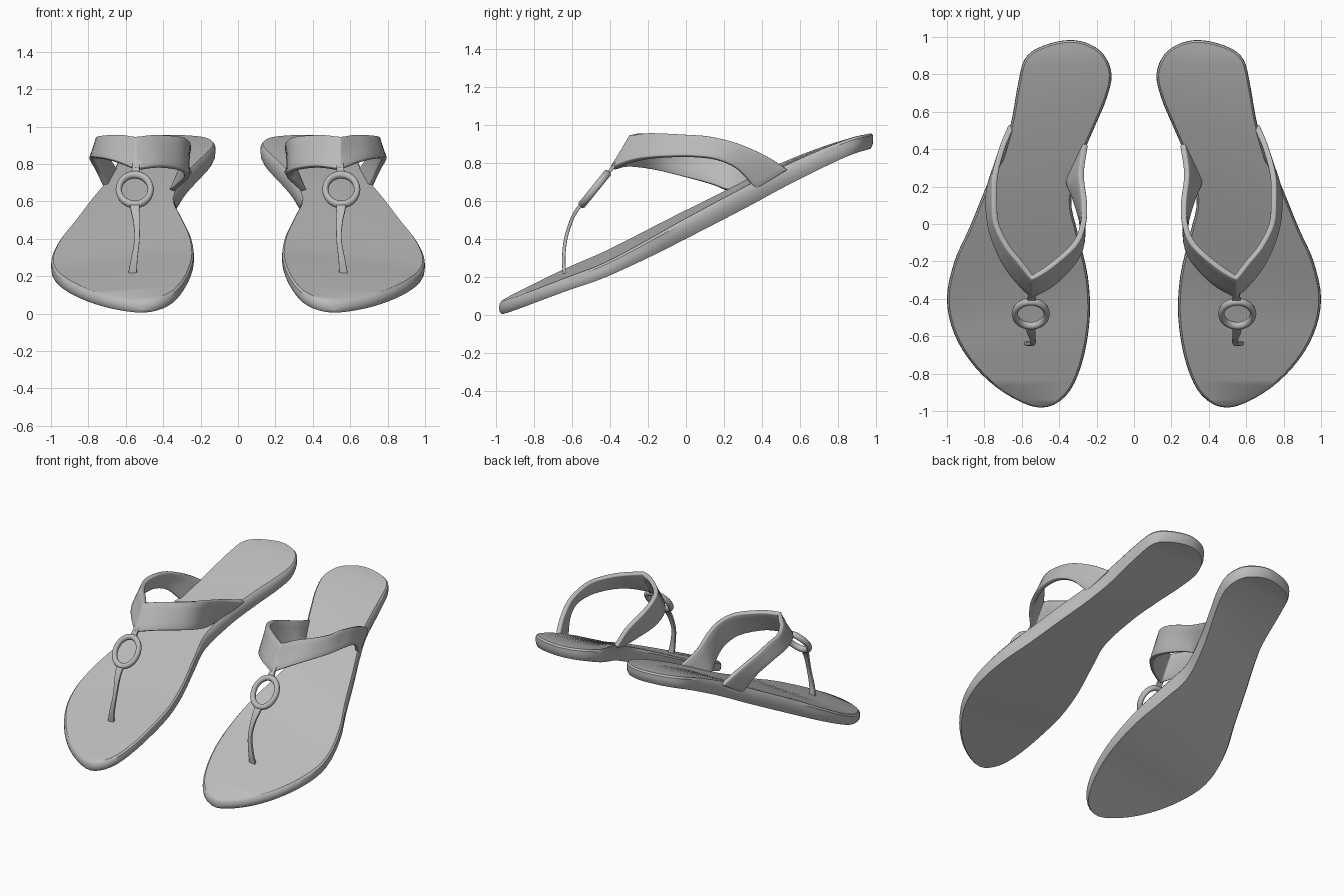
import bpy, bmesh, math
from mathutils import Vector

if "Cube" in bpy.data.objects:
    bpy.data.objects.remove(bpy.data.objects["Cube"])

grey = bpy.data.materials.new("grey")
grey.diffuse_color = (0.5, 0.5, 0.5, 1)
grey.use_nodes = True
grey.node_tree.nodes["Principled BSDF"].inputs["Base Color"].default_value = grey.diffuse_color


def spline(pts, n):
    """Smooth open curve through the points, n steps per span."""
    p = [Vector(q) for q in pts]
    p = [2 * p[0] - p[1]] + p + [2 * p[-1] - p[-2]]
    out = []
    for i in range(1, len(p) - 2):
        a, b, c, d = p[i - 1:i + 3]
        for k in range(n):
            t = k / n
            out.append(0.5 * (2 * b + (c - a) * t + (2 * a - 5 * b + 4 * c - d) * t * t
                              + (3 * b - a - 3 * c + d) * t ** 3))
    return out + [p[-2]]


def interp(table, y):
    for (y0, a), (y1, b) in zip(table, table[1:]):
        if y <= y1:
            t = max(0, (y - y0) / (y1 - y0))
            return a + (b - a) * t
    return table[-1][1]


def finish(ob, angle=40):
    """Material, smooth shading and the mirrored second sandal."""
    ob.data.materials.clear()
    ob.data.materials.append(grey)
    bpy.ops.object.select_all(action='DESELECT')
    ob.select_set(True)
    bpy.context.view_layer.objects.active = ob
    bpy.ops.object.shade_smooth_by_angle(angle=math.radians(angle))
    ob.modifiers.new("pair", 'MIRROR').use_axis[0] = True


def mesh_object(name, verts, faces):
    me = bpy.data.meshes.new(name)
    me.from_pydata(verts, [], faces)
    bm = bmesh.new()
    bm.from_mesh(me)
    bmesh.ops.recalc_face_normals(bm, faces=bm.faces)
    bm.to_mesh(me)
    bm.free()
    ob = bpy.data.objects.new(name, me)
    bpy.context.collection.objects.link(ob)
    return ob


def ribbon(name, edge_a, edge_b, thickness):
    """Band between two edge curves, thickened, with softened edges."""
    n, m = len(edge_a), 4
    verts = [a.lerp(b, j / m) for a, b in zip(edge_a, edge_b) for j in range(m + 1)]
    w = m + 1
    faces = [(i * w + j, i * w + j + 1, (i + 1) * w + j + 1, (i + 1) * w + j)
             for i in range(n - 1) for j in range(m)]
    ob = mesh_object(name, verts, faces)
    s = ob.modifiers.new("thick", 'SOLIDIFY')
    s.thickness, s.offset = thickness, 0
    b = ob.modifiers.new("soft", 'BEVEL')
    b.width, b.segments, b.limit_method = thickness * 0.2, 2, 'ANGLE'
    b.angle_limit = math.radians(50)
    finish(ob)
    return ob


# Sole: foot outline lofted from bottom to top along the slope
toe, heel = (.505, -.982), (.37, .982)
outer = [toe, (.69, -.905), (.85, -.765), (.96, -.59), (1, -.4), (.96, -.2), (.88, -.02), (.79, .2),
         (.72, .36), (.66, .53), (.62, .75), (.585, .88), (.505, .945), heel]
inner = [toe, (.365, -.92), (.28, -.75), (.237, -.51), (.247, -.28), (.30, -.05), (.335, .13),
         (.28, .35), (.21, .52), (.147, .67), (.12, .8), (.165, .91), (.26, .97), heel]
top_line = spline([(-.98, .069), (-.64, .225), (-.4, .328), (0, .538), (.35, .712), (.6, .828),
                   (.85, .925), (.98, .957)], 8)
thick_line = spline([(-.98, .069), (-.7, .07), (-.4, .08), (0, .108), (.5, .11), (.98, .08)], 8)
roll_line = [(-.98, .06), (-.5, .08), (.35, .08), (.85, .005), (.98, 0)]


def sole_z(p, f):
    return (interp(top_line, p.y) - interp(roll_line, p.y) * (p.x - 0.5)
            - (1 - f) * interp(thick_line, p.y))


half = (len(outer) - 1) * 4
closed = outer + inner[-2:0:-1]
wrapped = closed[-2:] + closed + closed[:3]
loop = spline(wrapped, 4)[8:8 + 2 * half]
N = len(loop)
layers = [(0.014, 0), (0.003, .25), (0, .55), (.002, .85), (.012, 1)]
verts, faces = [], []
for inset, f in layers:
    for i, p in enumerate(loop):
        t = (loop[(i + 1) % N] - loop[i - 1]).normalized()
        q = p + Vector((-t.y, t.x)) * inset
        verts.append((q.x, q.y, sole_z(q, f)))
for k in range(len(layers) - 1):
    for i in range(N):
        j = (i + 1) % N
        faces.append((k * N + i, k * N + j, (k + 1) * N + j, (k + 1) * N + i))
for base in (0, (len(layers) - 1) * N):
    for i in range(half):
        ring = [base + i, base + i + 1, base + (N - i - 1) % N, base + (N - i) % N]
        faces.append(tuple(dict.fromkeys(ring)))
finish(mesh_object("sole", verts, faces), 33)

# Instep strap: outer half and inner half meet in a V at the front
peak = ((.545, -.285, .94), (.545, -.385, .77))
outer_half = [((.655, .53, .765), (.70, .365, .665)), ((.70, .42, .835), (.75, .27, .768)),
              ((.74, .27, .9), (.78, .16, .818)), ((.745, .12, .936), (.778, .04, .833)),
              ((.735, 0, .945), (.755, -.07, .833)), ((.675, -.12, .95), (.70, -.2, .825)),
              ((.61, -.2, .95), (.63, -.3, .805)), peak]
inner_half = [peak, ((.45, -.225, .95), (.42, -.31, .785)), ((.32, -.11, .943), (.30, -.17, .767)),
              ((.272, 0, .92), (.275, -.02, .73)), ((.265, .12, .88), (.315, .13, .69)),
              ((.28, .27, .82), (.35, .21, .66)), ((.258, .43, .76), (.345, .27, .65))]
edges = []
for s in (0, 1):
    edges.append(spline([q[s] for q in outer_half], 4)
                 + spline([q[s] for q in inner_half], 4)[1:])
ribbon("instep_strap", edges[0], edges[1], 0.03)

# Ring between the strap and the toe post
bpy.ops.mesh.primitive_torus_add(major_radius=.085, minor_radius=.017,
                                 major_segments=40, minor_segments=10)
ring = bpy.context.object
ring.name = "ring"
ring.scale = (1, 1.2, 1.25)
ring.rotation_euler = (math.radians(51), 0, 0)
ring.location = (.552, -.48, .663)
bpy.ops.object.transform_apply(location=True, rotation=True, scale=True)
finish(ring, 60)


# Narrow straps: centre point and half width along the path
def narrow_strap(name, path):
    a = spline([(x - w, y, z) for x, y, z, w in path], 5)
    b = spline([(x + w, y, z) for x, y, z, w in path], 5)
    ribbon(name, a, b, 0.018)


narrow_strap("ring_loop", [(.546, -.365, .80, .02), (.547, -.39, .77, .02),
                           (.55, -.415, .735, .027)])
narrow_strap("toe_post", [(.552, -.535, .60, .027), (.55, -.575, .55, .023),
                          (.543, -.605, .49, .017), (.54, -.633, .395, .014),
                          (.555, -.643, .29, .018), (.565, -.637, .21, .023)])
